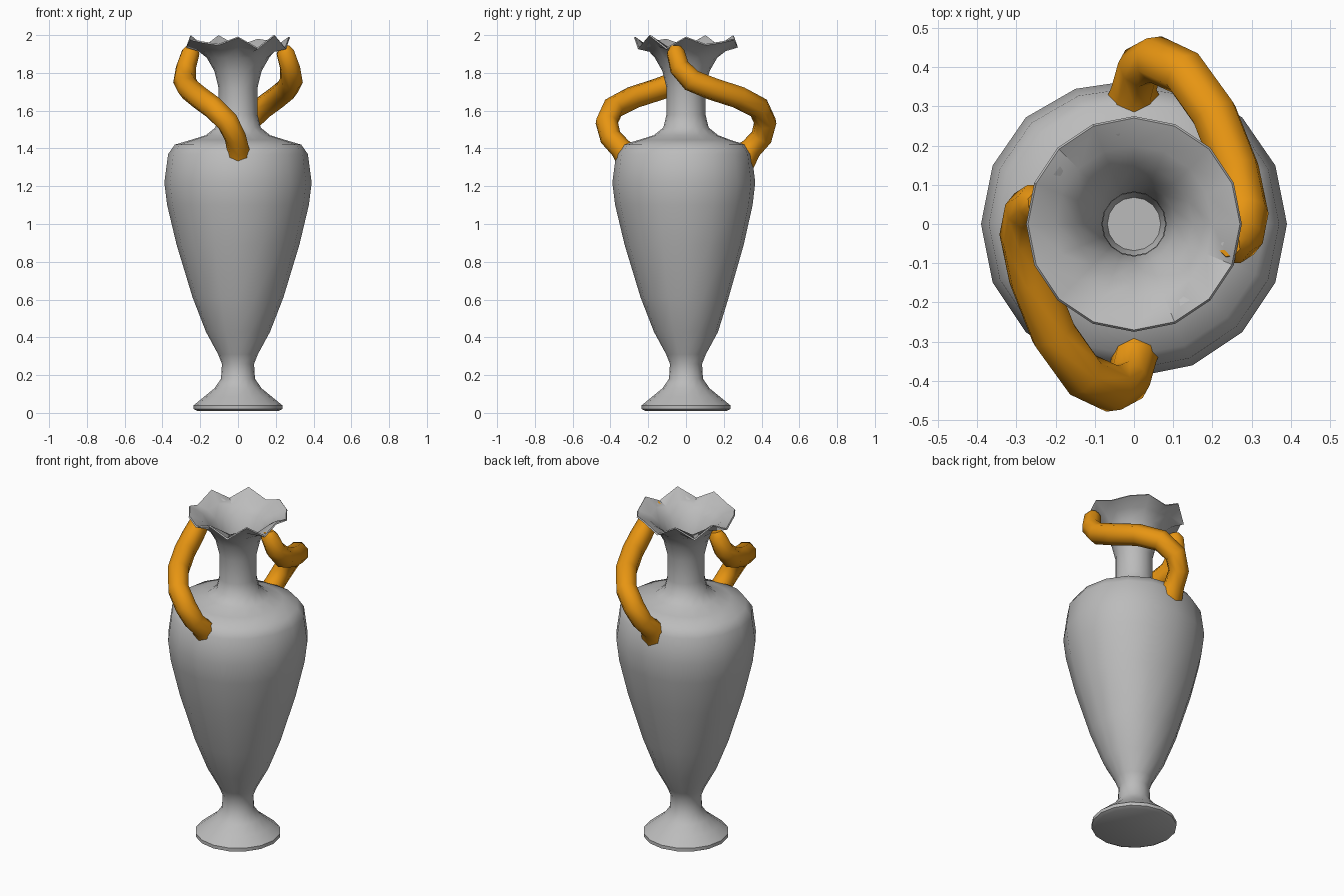
import bpy, bmesh
from math import sin, cos, pi, radians

cube = bpy.data.objects.get("Cube")
if cube:
    bpy.data.objects.remove(cube, do_unlink=True)


def material(name, color):
    m = bpy.data.materials.new(name)
    m.use_nodes = True
    m.diffuse_color = color
    m.node_tree.nodes["Principled BSDF"].inputs["Base Color"].default_value = color
    return m


clay = material("grey clay", (0.5, 0.5, 0.5, 1))
glaze = material("orange glaze", (0.8, 0.3, 0.006, 1))

SIDES = 16
RIM_R = 0.275
WAVES = 7

# Outer wall from foot to rim, then inner wall back down to the floor
outer = [(0.215, 0.01), (0.235, 0.02), (0.235, 0.04), (0.18, 0.085), (0.125, 0.13),
         (0.09, 0.18), (0.085, 0.26), (0.105, 0.31), (0.17, 0.43), (0.24, 0.61),
         (0.325, 0.89), (0.375, 1.1), (0.39, 1.22), (0.37, 1.37), (0.335, 1.42),
         (0.25, 1.445), (0.17, 1.47), (0.12, 1.51), (0.103, 1.58), (0.103, 1.72),
         (0.125, 1.81), (0.165, 1.88), (0.21, 1.925), (RIM_R, 1.96)]
inner = [(RIM_R - 0.005, 1.967), (0.2, 1.935), (0.15, 1.89), (0.105, 1.81),
         (0.082, 1.72), (0.08, 1.58), (0.1, 1.5), (0.23, 1.42), (0.34, 1.36),
         (0.36, 1.22), (0.3, 0.89), (0.22, 0.61), (0.09, 0.31), (0.068, 0.2)]


def vase_point(r, z, a):
    x, y = r * cos(a), r * sin(a)
    # Slightly flattened back of the belly
    if r > 0.2 and 0.5 < z < 1.45 and y > 0:
        y *= 1 - 0.06 * sin(a) ** 4
    # Ruffled lip fading into the neck
    if z > 1.85:
        weight = max(0, (r - 0.17) / (RIM_R - 0.17))
        z += 0.037 * weight * cos(WAVES * (a + pi / 4))
    return x, y, z


def lathe(name, profile, mat):
    bm = bmesh.new()
    rings = [[bm.verts.new(vase_point(r, z, 2 * pi * i / SIDES)) for i in range(SIDES)]
             for r, z in profile]
    for low, high in zip(rings, rings[1:]):
        for i in range(SIDES):
            j = (i + 1) % SIDES
            bm.faces.new((low[i], low[j], high[j], high[i]))
    bm.faces.new(rings[0])
    bm.faces.new(rings[-1])
    bmesh.ops.recalc_face_normals(bm, faces=bm.faces)
    mesh = bpy.data.meshes.new(name)
    bm.to_mesh(mesh)
    bm.free()
    mesh.materials.append(mat)
    obj = bpy.data.objects.new(name, mesh)
    bpy.context.collection.objects.link(obj)
    return obj


vase = lathe("vase_body", outer + inner, clay)
bpy.ops.object.select_all(action="DESELECT")
vase.select_set(True)
bpy.context.view_layer.objects.active = vase
bpy.ops.object.shade_smooth_by_angle(angle=radians(50))

# Twisting handle: position and relative thickness along the tube
path = [(0, 0.295, 1.345, 1.4), (0, 0.345, 1.4, 1), (0.015, 0.4, 1.46, 1),
        (0.055, 0.42, 1.54, 1.05), (0.13, 0.385, 1.615, 1.05), (0.205, 0.28, 1.67, 1.05),
        (0.26, 0.14, 1.715, 1.05), (0.283, 0.03, 1.76, 1.05), (0.275, -0.035, 1.83, 0.95),
        (0.25, -0.055, 1.91, 0.85), (0.243, -0.055, 1.94, 0.5)]


def handle(name, turn):
    curve = bpy.data.curves.new(name, "CURVE")
    curve.dimensions = "3D"
    curve.bevel_depth = 0.058
    curve.bevel_resolution = 2
    curve.use_fill_caps = True
    spline = curve.splines.new("POLY")
    spline.points.add(len(path) - 1)
    for p, (x, y, z, thick) in zip(spline.points, path):
        p.co = (turn * x, turn * y, z, 1)
        p.radius = thick
    spline.use_smooth = True
    curve.materials.append(glaze)
    obj = bpy.data.objects.new(name, curve)
    bpy.context.collection.objects.link(obj)


handle("back_handle", 1)
handle("front_handle", -1)
